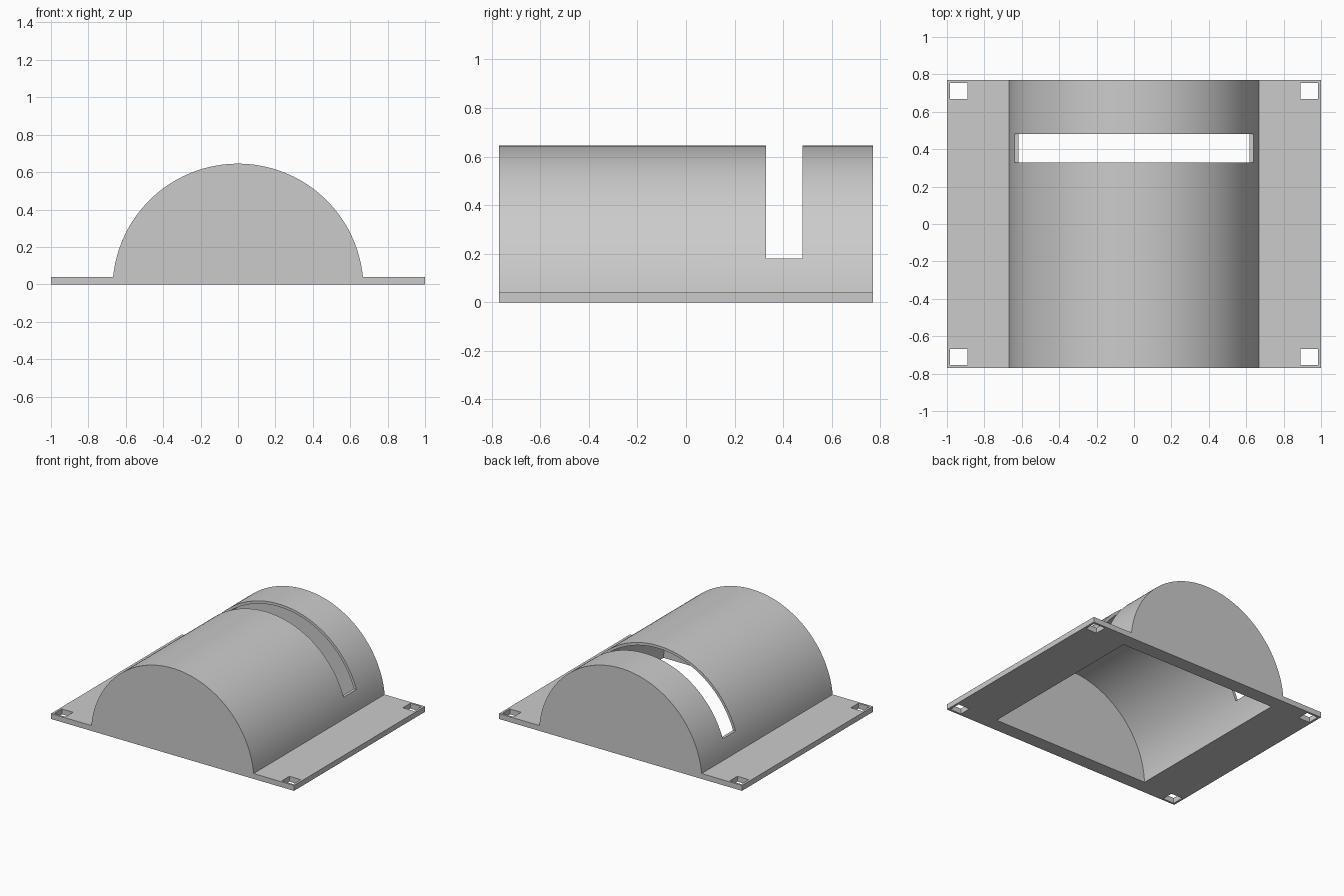
import bpy, bmesh, math

cube = bpy.data.objects.get("Cube")
if cube:
    bpy.data.objects.remove(cube, do_unlink=True)

DEPTH = 0.77        # half length along y
PLATE = 0.04        # flange thickness
AXIS_Z = -0.026     # height of the arch axis
R_OUT, R_IN = 0.671, 0.651
SEGMENTS = 96

grey = bpy.data.materials.new("grey")
grey.use_nodes = True
colour = (0.6, 0.6, 0.6, 1)
grey.diffuse_color = colour
grey.node_tree.nodes["Principled BSDF"].inputs["Base Color"].default_value = colour


def arc(radius, z_end):
    """Points over the arch from right to left, ending at height z_end."""
    start = math.asin((z_end - AXIS_Z) / radius)
    sweep = math.pi - 2 * start
    angles = [start + sweep * i / SEGMENTS for i in range(SEGMENTS + 1)]
    return [(radius * math.cos(a), AXIS_Z + radius * math.sin(a)) for a in angles]


def extrude(name, profile, y0, y1):
    """Solid with an x-z profile, running from y0 to y1."""
    bm = bmesh.new()
    face = bm.faces.new([bm.verts.new((x, y0, z)) for x, z in profile])
    result = bmesh.ops.extrude_face_region(bm, geom=[face])
    verts = [v for v in result["geom"] if isinstance(v, bmesh.types.BMVert)]
    bmesh.ops.translate(bm, verts=verts, vec=(0, y1 - y0, 0))
    bmesh.ops.recalc_face_normals(bm, faces=bm.faces)
    mesh = bpy.data.meshes.new(name)
    bm.to_mesh(mesh)
    bm.free()
    mesh.materials.append(grey)
    obj = bpy.data.objects.new(name, mesh)
    bpy.context.collection.objects.link(obj)
    return obj


def box(name, x0, x1, y0, y1, z0, z1):
    return extrude(name, [(x0, z0), (x1, z0), (x1, z1), (x0, z1)], y0, y1)


# Arched body with its flanges
outline = [(-1, 0), (1, 0), (1, PLATE)] + arc(R_OUT, PLATE) + [(-1, PLATE)]
cover = extrude("arched_cover", outline, -DEPTH, DEPTH)

# Cutters: cavity open at the bottom, slot across the arch, four mounting holes
cutters = [
    extrude("cavity_cutter", arc(R_IN, -0.1), -0.665, 0.665),
    box("slot_cutter", -0.8, 0.8, 0.33, 0.48, 0.18, 0.8),
]
for sx in (-1, 1):
    for sy in (-1, 1):
        xs = sorted((sx * 0.89, sx * 0.983))
        ys = sorted((sy * 0.667, sy * 0.755))
        cutters.append(box("hole_cutter", *xs, *ys, -0.1, 0.1))

bpy.context.view_layer.objects.active = cover
for cutter in cutters:
    cutter.hide_render = True
    mod = cover.modifiers.new(cutter.name, 'BOOLEAN')
    mod.operation = 'DIFFERENCE'
    mod.solver = 'EXACT'
    mod.object = cutter
    bpy.ops.object.modifier_apply(modifier=mod.name)
    bpy.data.objects.remove(cutter, do_unlink=True)

# Smooth arch, sharp edges
for obj in bpy.context.selected_objects:
    obj.select_set(False)
cover.select_set(True)
bpy.ops.object.shade_smooth_by_angle(angle=math.radians(30))
